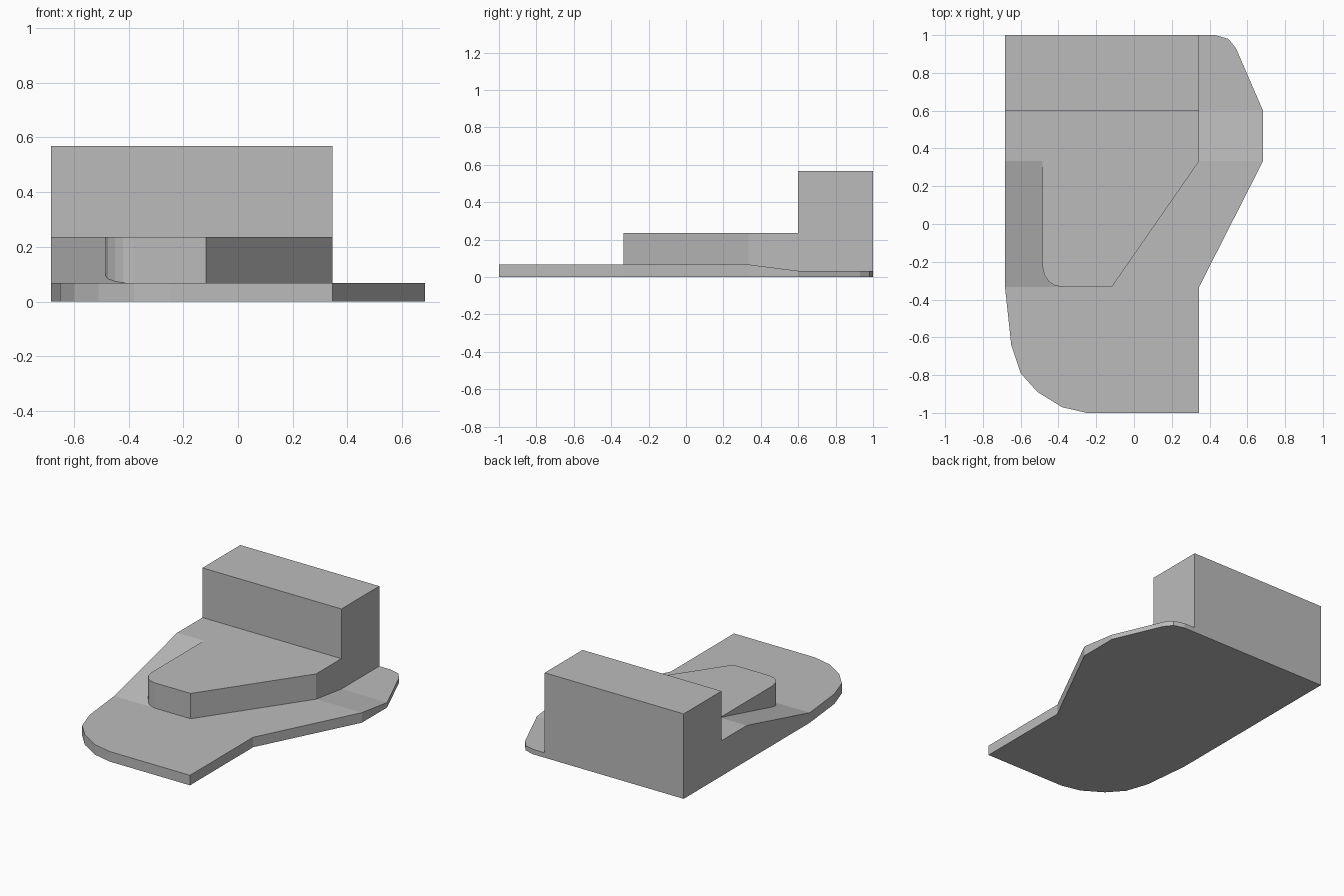
import bpy
import bmesh
from mathutils import Vector

if "Cube" in bpy.data.objects:
    bpy.data.objects.remove(bpy.data.objects["Cube"], do_unlink=True)

LEFT, RIGHT, WING = -0.683, 0.345, 0.683    # side limits
NEAR, MID, STEP, BACK = -0.333, 0.333, 0.6, 1.0
BASE_TOP, WING_TOP, PAD_TOP, BLOCK_TOP = 0.067, 0.033, 0.236, 0.568

grey = bpy.data.materials.new("plain_grey")
grey.use_nodes = True
grey.diffuse_color = (0.5, 0.5, 0.5, 1)
grey.node_tree.nodes["Principled BSDF"].inputs["Base Color"].default_value = (0.5, 0.5, 0.5, 1)


def extrude(name, points, offset, edit=None):
    """Solid made by sweeping a flat outline along an offset."""
    bm = bmesh.new()
    face = bm.faces.new([bm.verts.new(p) for p in points])
    swept = bmesh.ops.extrude_face_region(bm, geom=[face])["geom"]
    bmesh.ops.translate(bm, vec=Vector(offset),
                        verts=[g for g in swept if isinstance(g, bmesh.types.BMVert)])
    if edit:
        edit(bm)
    bmesh.ops.recalc_face_normals(bm, faces=bm.faces[:])
    mesh = bpy.data.meshes.new(name)
    bm.to_mesh(mesh)
    bm.free()
    mesh.materials.append(grey)
    obj = bpy.data.objects.new(name, mesh)
    bpy.context.collection.objects.link(obj)
    return obj


def plan(name, outline, height, edit=None):
    return extrude(name, [(x, y, 0) for x, y in outline], (0, 0, height), edit)


def thin_rear(bm):
    """Slope the top of the plate down behind the middle."""
    for y in (MID, STEP):
        bmesh.ops.bisect_plane(bm, geom=bm.verts[:] + bm.edges[:] + bm.faces[:],
                               plane_co=(0, y, 0), plane_no=(0, 1, 0))
    for v in bm.verts:
        if v.co.z > 0.01 and v.co.y > STEP - 0.001:
            v.co.z = WING_TOP


# Base plate with rounded front corner and side wing
base = plan("base_plate", [
    (LEFT, NEAR), (-0.65, -0.64), (-0.60, -0.79), (-0.51, -0.89), (-0.38, -0.97),
    (-0.25, -BACK), (RIGHT, -BACK), (RIGHT, NEAR), (WING, MID), (WING, STEP),
    (0.54, 0.93), (0.50, 0.98), (0.43, BACK), (LEFT, BACK)], BASE_TOP, thin_rear)

# Raised pad with one rounded corner and one slanted side
pad = plan("raised_pad", [
    (LEFT, MID), (-0.485, MID), (-0.485, -0.22), (-0.475, -0.27), (-0.45, -0.305),
    (-0.42, -0.325), (-0.38, NEAR), (-0.117, NEAR), (RIGHT, MID),
    (RIGHT, STEP + 0.1), (LEFT, STEP + 0.1)], PAD_TOP)

# Tall block along the back
block = plan("back_block", [(LEFT, STEP), (RIGHT, STEP), (RIGHT, BACK), (LEFT, BACK)], BLOCK_TOP)

# Ramp climbing beside the pad
ramp = extrude("side_ramp", [
    (LEFT, NEAR, 0), (LEFT, NEAR, BASE_TOP), (LEFT, MID, PAD_TOP), (LEFT, MID, 0)],
    (0.38, 0, 0))

# Fuse the parts into one solid
bpy.context.view_layer.objects.active = base
for part in (pad, block, ramp):
    mod = base.modifiers.new("join", "BOOLEAN")
    mod.operation = "UNION"
    mod.solver = "EXACT"
    mod.object = part
    bpy.ops.object.modifier_apply(modifier=mod.name)
    bpy.data.objects.remove(part, do_unlink=True)
base.name = "stepped_base"
